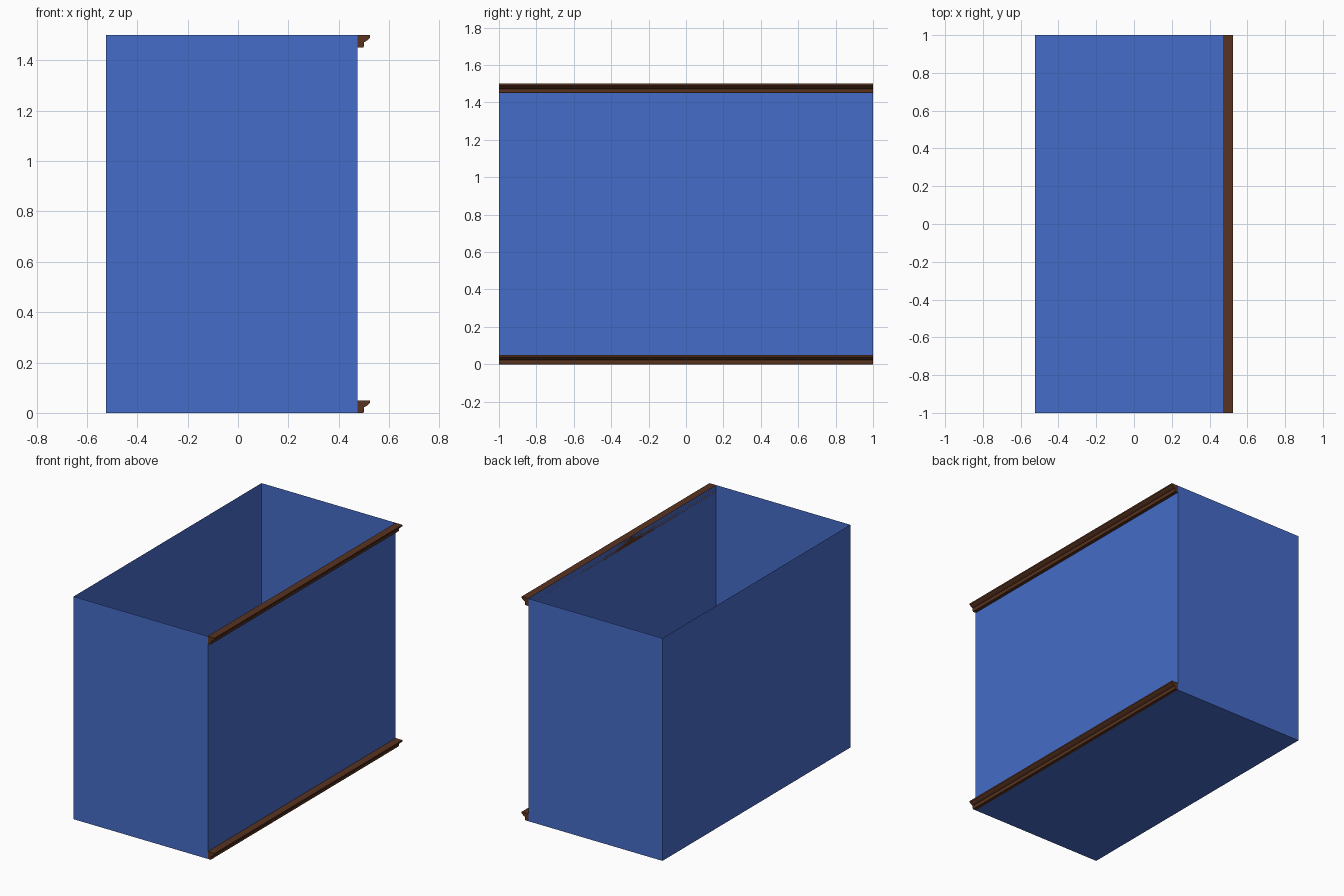
import bpy, bmesh

if "Cube" in bpy.data.objects:
    bpy.data.objects.remove(bpy.data.objects["Cube"])


def material(name, color):
    m = bpy.data.materials.new(name)
    m.diffuse_color = color
    m.use_nodes = True
    m.node_tree.nodes["Principled BSDF"].inputs["Base Color"].default_value = m.diffuse_color
    return m


def add_object(name, bm, mat):
    bmesh.ops.recalc_face_normals(bm, faces=bm.faces)
    me = bpy.data.meshes.new(name)
    bm.to_mesh(me)
    bm.free()
    me.materials.append(mat)
    ob = bpy.data.objects.new(name, me)
    bpy.context.collection.objects.link(ob)
    return ob


blue = material("wall_blue", (0.06, 0.15, 0.58, 1))
brown = material("trim_brown", (0.1, 0.033, 0.014, 1))

WALL_X, HEIGHT, DEPTH = 0.475, 1.5, 2.0

# Open-topped room: thin walls and floor
bm = bmesh.new()
bmesh.ops.create_cube(bm, size=1)
bmesh.ops.scale(bm, vec=(1, DEPTH, HEIGHT), verts=bm.verts)
bmesh.ops.translate(bm, vec=(WALL_X - 0.5, 0, HEIGHT / 2), verts=bm.verts)
top = [f for f in bm.faces if f.calc_center_median().z > HEIGHT - 0.01]
normals_ready = bmesh.ops.recalc_face_normals(bm, faces=bm.faces)
bmesh.ops.delete(bm, geom=top, context='FACES_ONLY')
add_object("room_walls_and_floor", bm, blue)

# Moulding cross-section: (distance from wall, height)
PROFILE = [(0, 0), (0.022, 0), (0.025, 0.005), (0.025, 0.022), (0.033, 0.026),
           (0.039, 0.030), (0.050, 0.040), (0.050, 0.05), (0, 0.05)]


def moulding(name, z):
    bm = bmesh.new()
    face = bm.faces.new([bm.verts.new((WALL_X + d, -DEPTH / 2, z + h)) for d, h in PROFILE])
    ext = bmesh.ops.extrude_face_region(bm, geom=[face], use_keep_orig=True)
    verts = [g for g in ext["geom"] if isinstance(g, bmesh.types.BMVert)]
    bmesh.ops.translate(bm, vec=(0, DEPTH, 0), verts=verts)
    add_object(name, bm, brown)


# Matching strips along the foot and top of the right wall
moulding("lower_moulding", 0)
moulding("upper_moulding", HEIGHT - 0.05)
